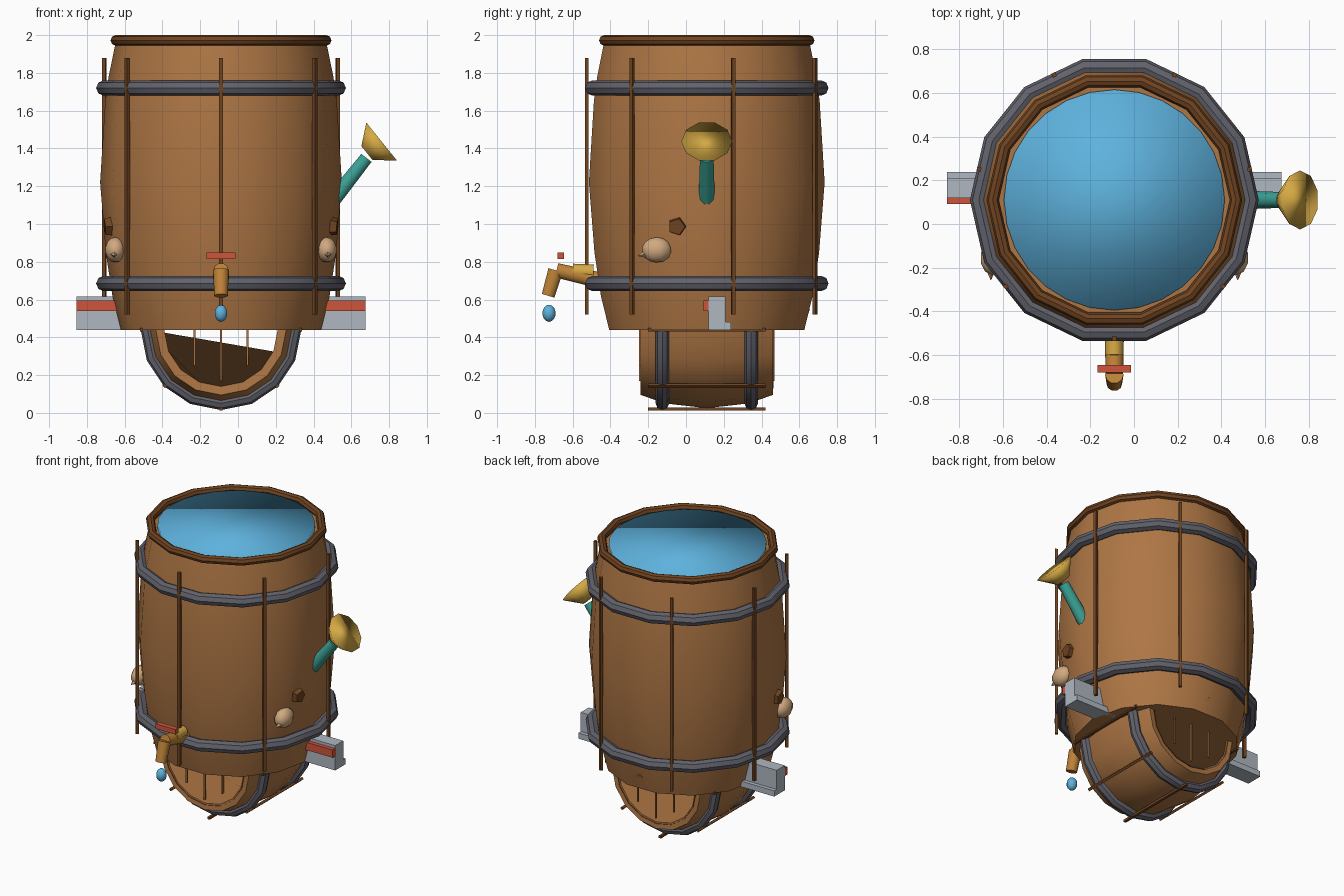
import bpy, bmesh
from math import pi, sin, cos, radians
from mathutils import Matrix, Vector

if "Cube" in bpy.data.objects:
    bpy.data.objects.remove(bpy.data.objects["Cube"])

CX, CY = -0.09, 0.11          # barrel axis


def material(name, r, g, b):
    m = bpy.data.materials.new(name)
    m.diffuse_color = [(c / 255) ** 2.2 for c in (r, g, b)] + [1]
    m.use_nodes = True
    m.node_tree.nodes["Principled BSDF"].inputs["Base Color"].default_value = m.diffuse_color
    return m


WOOD = material("wood", 172, 117, 70)
DARK = material("dark_wood", 112, 70, 38)
IRON = material("iron", 98, 98, 108)
WATER = material("water", 94, 176, 220)
BRASS = material("brass", 212, 168, 70)
COPPER = material("copper", 190, 130, 58)
TEAL = material("teal", 62, 160, 148)
RED = material("red", 205, 85, 62)
STEEL = material("steel", 174, 182, 192)
TAN = material("tan", 208, 168, 128)


def finish(name, bm, mat, matrix=Matrix(), angle=30):
    bmesh.ops.recalc_face_normals(bm, faces=bm.faces[:])
    me = bpy.data.meshes.new(name)
    bm.transform(matrix)
    bm.to_mesh(me)
    bm.free()
    me.polygons.foreach_set("use_smooth", [True] * len(me.polygons))
    if angle < 180:
        me.set_sharp_from_angle(angle=radians(angle))
    me.materials.append(mat)
    ob = bpy.data.objects.new(name, me)
    bpy.context.collection.objects.link(ob)
    return ob


def lathe(name, profile, n, mat, matrix=Matrix(), start=0, arc=2 * pi, loop=False, angle=30):
    """Turn (radius, height) points about local z; open ends get capped."""
    bm = bmesh.new()
    rings = [[bm.verts.new((r * cos(start + arc * i / n), r * sin(start + arc * i / n), z))
              for r, z in profile] for i in range(n + 1)]
    k = len(profile)
    for a, b in zip(rings, rings[1:]):
        for j in range(k if loop else k - 1):
            bm.faces.new((a[j], b[j], b[(j + 1) % k], a[(j + 1) % k]))
    bmesh.ops.remove_doubles(bm, verts=bm.verts[:], dist=1e-5)
    bmesh.ops.holes_fill(bm, edges=bm.edges[:], sides=0)
    return finish(name, bm, mat, matrix, angle)


def ring(name, major, minor, n, mat, matrix, **kw):
    prof = [(major + minor * cos(i * pi / 4), minor * sin(i * pi / 4)) for i in range(8)]
    return lathe(name, prof, n, mat, matrix, loop=True, **kw)


def tube(name, p, q, r1, r2, mat, n=10, angle=50):
    p, q = Vector(p), Vector(q)
    rot = (q - p).to_track_quat('Z', 'Y').to_matrix().to_4x4()
    return lathe(name, [(r1, 0), (r2, (q - p).length)], n, mat,
                 Matrix.Translation(p) @ rot, angle=angle)


def box(name, lo, hi, mat, matrix=Matrix()):
    bm = bmesh.new()
    bmesh.ops.create_cube(bm, size=1)
    lo, hi = Vector(lo), Vector(hi)
    fit = Matrix.Translation((lo + hi) / 2) @ Matrix.Diagonal((*(hi - lo), 1))
    return finish(name, bm, mat, matrix @ fit)


def ball(name, c, radii, mat):
    bm = bmesh.new()
    bmesh.ops.create_uvsphere(bm, u_segments=10, v_segments=7, radius=1)
    return finish(name, bm, mat, Matrix.Translation(c) @ Matrix.Diagonal((*radii, 1)), 60)


def at(z):
    return Matrix.Translation((CX, CY, z))


# Upright barrel, rim, hoops and water
lathe("barrel", [(.53, .44), (.575, .62), (.61, .85), (.64, 1.22), (.613, 1.65),
                 (.595, 1.78), (.558, 1.96)], 14, WOOD, at(0))
ring("barrel_rim", .557, .028, 14, DARK, at(1.972))
for i, z in enumerate((.685, 1.72)):
    ring(f"barrel_hoop_{i}", .62, .041, 14, IRON, at(z))
lathe("water", [(.505, 0), (.505, .1)], 28, WATER, at(1.88), angle=180)

# Stave seams round the barrel
for i in range(7):
    box(f"stave_{i}", (.625, -.01, .52), (.645, .01, 1.88), DARK,
        at(0) @ Matrix.Rotation(-pi / 2 + i * 2 * pi / 7, 4, 'Z'))

# Half barrel lying underneath, along y
LIE = at(.44) @ Matrix.Rotation(pi / 2, 4, 'X')
half = dict(start=pi, arc=pi)
lathe("keel_barrel", [(.30, -.345), (.345, -.35), (.39, -.22), (.415, 0), (.39, .22),
                      (.345, .35), (.30, .345)], 8, WOOD, LIE, **half)
for s in (-1, 1):
    ring(f"keel_hoop_{s}", .389, .036, 8, IRON, LIE @ Matrix.Translation((0, 0, s * .235)), **half)
    lathe(f"keel_end_{s}", [(.31, -.004), (.31, .004)], 8, DARK,
          LIE @ Matrix.Translation((0, 0, s * .348)), **half)
    for j, low in ((-1, .25), (0, .17), (1, .25)):
        box(f"end_seam_{s}_{j}", (CX + j * .14 - .005, CY + s * .353 - .006, low),
            (CX + j * .14 + .005, CY + s * .353 + .006, .44), WOOD)
for i in range(5):
    box(f"keel_stave_{i}", (.412, -.009, -.31), (.428, .009, .31), DARK,
        LIE @ Matrix.Rotation(pi + i * pi / 4, 4, 'Z'))

# Listening horn on the right
tube("horn_pipe", (.49, CY, 1.11), (.68, CY, 1.35), .043, .036, TEAL)
tube("horn_bell", (.683, CY, 1.375), (.76, CY, 1.437), .05, .135, BRASS, angle=180)

# Tap, handle and drip at the front
tube("tap_pipe", (CX, -.45, .70), (CX, -.685, .755), .045, .04, COPPER)
tube("tap_collar", (CX, -.49, .745), (CX, -.60, .75), .042, .042, BRASS)
tube("tap_spout", (CX, -.69, .755), (CX, -.73, .62), .042, .036, COPPER)
box("tap_handle", (CX - .077, -.68, .815), (CX + .077, -.645, .85), RED)
ball("water_drop", (CX, -.725, .527), (.035, .035, .045), WATER)

# Bung at the back
tube("bung", (CX, .58, .54), (CX, .645, .518), .038, .036, WOOD)

# Paired side brackets and small creatures
for s, side in ((-1, "left"), (1, "right")):
    def x(v):
        return CX + s * v
    box(f"bracket_{side}", (x(.44), .12, .44), (x(.765), .21, .615), STEEL)
    box(f"bracket_lip_{side}", (x(.44), .205, .44), (x(.765), .237, .48), STEEL)
    box(f"bracket_stripe_{side}", (x(.44), .092, .54), (x(.765), .13, .595), RED)
    ball(f"creature_body_{side}", (x(.56), -.155, .863), (.055, .08, .067), TAN)
    tube(f"creature_beak_{side}", (x(.565), -.215, .84), (x(.565), -.255, .833), .02, .002, TAN, 4)
    tube(f"creature_tail_{side}", (x(.56), -.045, .99), (x(.615), -.05, .985), .055, .045, DARK, 5)
